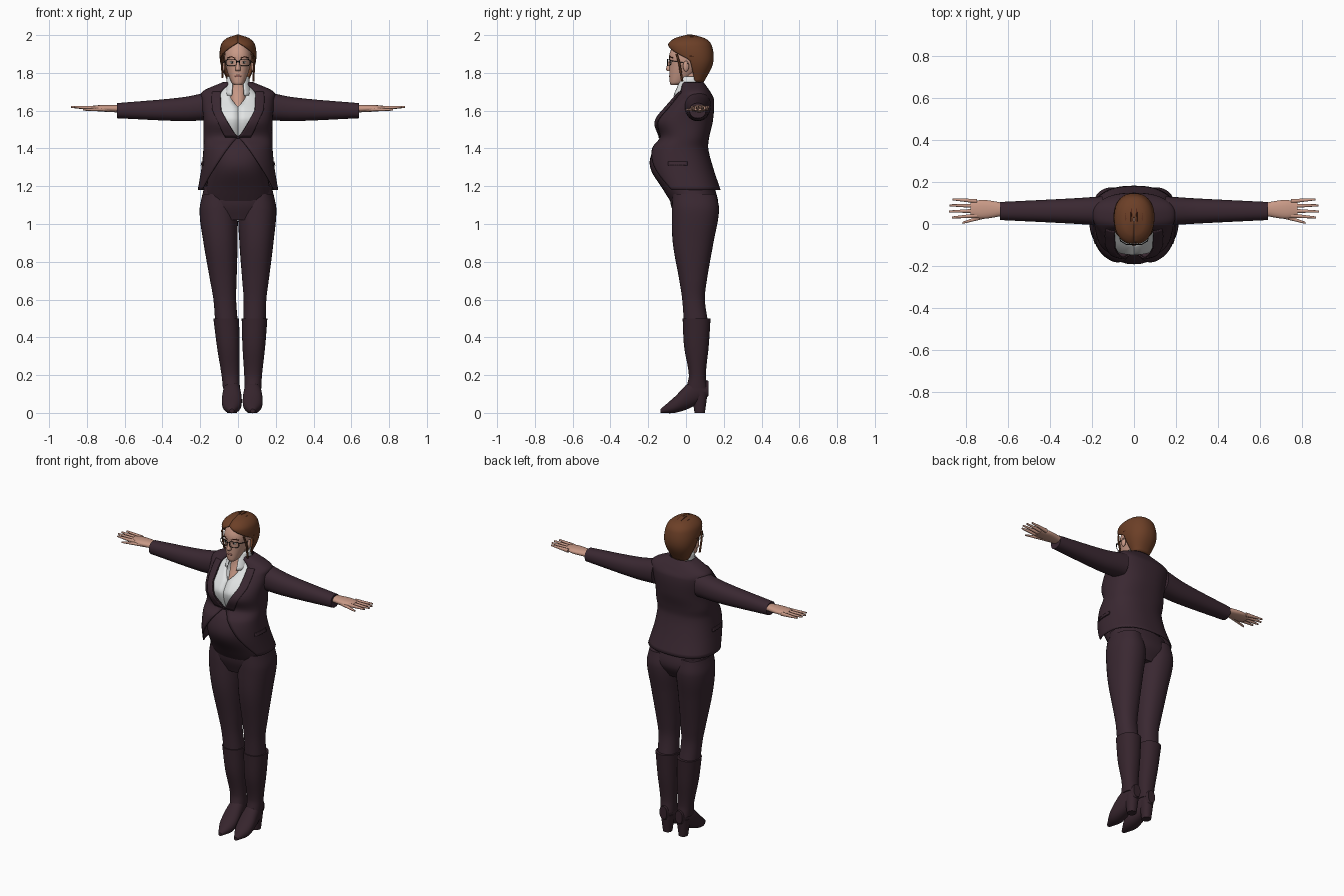
import bpy, bmesh
from math import sin, cos, radians, copysign

cube = bpy.data.objects.get("Cube")
if cube:
    bpy.data.objects.remove(cube)


def material(name, *rgb):
    mat = bpy.data.materials.new(name)
    mat.use_nodes = True
    mat.diffuse_color = (*rgb, 1)
    node = next(n for n in mat.node_tree.nodes if n.type == 'BSDF_PRINCIPLED')
    node.inputs["Base Color"].default_value = (*rgb, 1)
    node.inputs["Roughness"].default_value = .8
    return mat


SUIT = material("dark plum cloth", .042, .021, .031)
BOOT = material("dark plum leather", .037, .018, .026)
SKIN = material("skin", .58, .32, .24)
HAIR = material("auburn hair", .15, .05, .02)
LOCK = material("dark auburn hair", .08, .02, .01)
SHIRT = material("white shirt", .75, .77, .77)
FRAME = material("black frames", .01, .01, .01)
LIPS = material("lips", .4, .16, .13)
EYE = material("eye white", .7, .7, .65)
SIDES = ((1, "left"), (-1, "right"))


def finish(ob, mat):
    """Give the object its colour and smooth shading with sharp edges kept."""
    ob.data.materials.clear()
    ob.data.materials.append(mat)
    bpy.ops.object.select_all(action='DESELECT')
    ob.select_set(True)
    bpy.context.view_layer.objects.active = ob
    bpy.ops.object.shade_smooth_by_angle(angle=radians(45))
    return ob


def smooth_rows(rows, steps=6):
    """Interpolate the cross-section rows with a smooth cubic."""
    out = []
    for i, (start, end) in enumerate(zip(rows, rows[1:])):
        before, after = rows[max(i - 1, 0)], rows[min(i + 2, len(rows) - 1)]
        length = end[0] - start[0]
        for k in range(steps):
            t = k / steps
            ease = t * t * (3 - 2 * t)
            row = [start[0] + length * t]
            for a, b, p, q in list(zip(start, end, before, after))[1:]:
                slope_in = (b - p) / (end[0] - before[0]) * length
                slope_out = (q - a) / (after[0] - start[0]) * length
                row.append(a + (b - a) * ease + t * (1 - t) * ((1 - t) * slope_in - t * slope_out))
            out.append(row)
    return out + [rows[-1]]


def constant(value):
    return lambda h: value


def loft(name, rows, mat, axis='z', side=1, centre=constant(0), opening=None,
         arc=None, thickness=.006, n=32, power=.9):
    """Skin rows of (position, half width, low, high); an opening in degrees makes a shell."""
    bm = bmesh.new()
    rings = []
    for h, half, low, high in smooth_rows(rows):
        gap = max(opening(h), 0) if opening else 0
        sweep = arc or 360 - 2 * gap
        ring = []
        for k in range(n + 1 if opening else n):
            a = radians(gap + sweep * k / n)
            u = centre(h) + half * copysign(abs(sin(a)) ** power, sin(a))
            v = (low + high) / 2 - (high - low) / 2 * copysign(abs(cos(a)) ** power, cos(a))
            x, y, z = {'z': (u, v, h), 'x': (h, u, v), 'y': (u, h, v)}[axis]
            ring.append(bm.verts.new((x * side, y, z)))
        rings.append(ring)
    for lower, upper in zip(rings, rings[1:]):
        for k in range(n):
            j = (k + 1) % len(lower)
            bm.faces.new((lower[k], lower[j], upper[j], upper[k]))
    if not opening:
        bm.faces.new(rings[0])
        bm.faces.new(rings[-1])
    bmesh.ops.recalc_face_normals(bm, faces=bm.faces)
    mesh = bpy.data.meshes.new(name)
    bm.to_mesh(mesh)
    bm.free()
    ob = bpy.data.objects.new(name, mesh)
    bpy.context.collection.objects.link(ob)
    if opening:
        mod = ob.modifiers.new("thickness", 'SOLIDIFY')
        mod.thickness, mod.offset = thickness, 0
    return finish(ob, mat)


def tube(name, points, radius, mat, cyclic=False):
    curve = bpy.data.curves.new(name, 'CURVE')
    curve.dimensions, curve.bevel_depth, curve.bevel_resolution = '3D', radius, 1
    curve.use_fill_caps = True
    spline = curve.splines.new('POLY')
    spline.points.add(len(points) - 1)
    for point, co in zip(spline.points, points):
        point.co = (*co, 1)
    spline.use_cyclic_u = cyclic
    ob = bpy.data.objects.new(name, curve)
    bpy.context.collection.objects.link(ob)
    bpy.ops.object.select_all(action='DESELECT')
    ob.select_set(True)
    bpy.context.view_layer.objects.active = ob
    bpy.ops.object.convert(target='MESH')
    return finish(bpy.context.object, mat)


def ball(name, location, scale, mat):
    bpy.ops.mesh.primitive_uv_sphere_add(segments=16, ring_count=10, location=location)
    ob = bpy.context.object
    ob.name, ob.scale = name, scale
    return finish(ob, mat)


# Trunk: hips, belly, shirt and collar
loft("hips", [(1.02, .14, -.05, .13), (1.1, .19, -.08, .17), (1.2, .18, -.09, .15)], SUIT)
loft("belly_top", [(1.1, .17, -.07, .14), (1.18, .17, -.12, .14), (1.3, .15, -.19, .12),
                   (1.4, .15, -.17, .1), (1.48, .13, -.1, .1)], SUIT)
loft("shirt", [(1.44, .14, -.11, .1), (1.55, .16, -.145, .11), (1.6, .16, -.12, .12),
               (1.66, .14, -.065, .11), (1.7, .09, -.04, .09), (1.74, .06, -.03, .08)],
     SHIRT, opening=lambda z: 300 * (z - 1.62))
loft("shirt_collar", [(1.68, .07, -.07, .08), (1.78, .055, -.025, .08)], SHIRT,
     opening=constant(25))

# Jacket: buttoned under the bust, cut away over the belly
BUTTON = 1.46


def jacket_opening(z):
    return 220 * (BUTTON - z) if z < BUTTON else min(24, 170 * (z - BUTTON))


jacket = [(1.18, .21, -.15, .18), (1.3, .19, -.19, .14), (1.4, .18, -.18, .115),
          (BUTTON, .18, -.135, .12), (1.55, .18, -.16, .14), (1.66, .19, -.075, .145),
          (1.7, .185, -.035, .125), (1.75, .075, -.02, .09)]
loft("jacket", jacket, SUIT, opening=jacket_opening, n=48, power=.82)
lapel = [(z, half + .006, low - .006, high) for z, half, low, high in jacket[3:7]]
flap = [(1.31, .195, -.19, .14), (1.33, .19, -.19, .14)]
for side, label in SIDES:
    loft(label + "_lapel", lapel, SUIT, side=side, opening=jacket_opening, arc=17, n=6, power=.82)
    loft(label + "_pocket_flap", flap, SUIT, side=side, opening=constant(70), arc=28, n=8, power=.82)
ball("jacket_button", (0, -.14, BUTTON), (.008, .005, .008), BOOT)

for side, label in SIDES:
    # Arm and hand
    loft(label + "_sleeve", [(.15, .07, 1.55, 1.7), (.3, .06, 1.545, 1.67), (.64, .043, 1.56, 1.64)],
         SUIT, 'x', side, constant(.062))
    loft(label + "_palm", [(.62, .03, 1.59, 1.63), (.72, .045, 1.595, 1.63), (.78, .035, 1.6, 1.625)],
         SKIN, 'x', side, constant(.07), n=20)
    for i in range(4):
        tip = .89 - .015 * abs(i - 1.4)
        loft(label + "_finger", [(.75, .011, 1.6, 1.625), (tip, .005, 1.615, 1.625)], SKIN, 'x', side,
             lambda x: .04 + .023 * i + (i - 1.5) * (x - .75) / 20, n=10)
    loft(label + "_thumb", [(.67, .015, 1.595, 1.62), (.82, .005, 1.6, 1.61)], SKIN, 'x', side,
         lambda x: .05 - .3 * (x - .67), n=10)

    # Leg and boot; the stance leans a little to the left
    def leg_centre(z):
        return .05 + .05 * z + side * .025 * max(0, 1 - z)

    loft(label + "_trouser_leg", [(.46, .06, -.01, .12), (.6, .06, -.02, .1), (.7, .07, -.035, .11),
         (.9, .09, -.07, .145), (1.07, .1, -.075, .175), (1.16, .08, -.07, .16)],
         SUIT, side=side, centre=leg_centre)
    loft(label + "_boot_shaft", [(.13, .045, 0, .115), (.2, .047, .015, .105), (.35, .06, -.01, .12),
         (.5, .068, -.018, .13)], BOOT, side=side, centre=leg_centre)
    foot = constant(leg_centre(.1))
    loft(label + "_boot_foot", [(-.135, .012, 0, .02), (-.06, .05, 0, .085), (.03, .047, .03, .17),
         (.12, .025, .09, .17)], BOOT, 'y', side, foot)
    loft(label + "_boot_heel", [(0, .026, .045, .1), (.11, .038, .03, .115)], BOOT, side=side, centre=foot)

# Head and neck
loft("neck", [(1.6, .035, -.08, .05), (1.7, .047, -.035, .07), (1.8, .045, -.02, .08)], SKIN)
loft("head", [(1.735, .02, -.08, -.03), (1.75, .035, -.086, 0), (1.84, .066, -.088, .09),
              (1.9, .07, -.088, .1), (1.96, .05, -.06, .1)], SKIN)
loft("nose", [(1.81, .012, -.1, -.07), (1.82, .014, -.106, -.07), (1.87, .006, -.09, -.07)], SKIN, n=12)
ball("lips", (0, -.083, 1.783), (.02, .007, .007), LIPS)
loft("hair", [(1.75, .05, .02, .09), (1.85, .09, -.05, .14), (1.94, .09, -.095, .135),
              (1.98, .06, -.06, .1), (2, .004, .01, .03)], HAIR,
     opening=lambda z: min(80, 900 * (1.96 - z)))

for side, label in SIDES:
    ball(label + "_ear", (side * .078, 0, 1.835), (.01, .016, .028), SKIN)
    ball(label + "_eye", (side * .03, -.08, 1.856), (.013, .006, .006), EYE)
    ball(label + "_iris", (side * .03, -.084, 1.856), (.005, .003, .005), FRAME)
    tube(label + "_eyebrow", [(side * .012, -.088, 1.877), (side * .035, -.085, 1.886),
                              (side * .055, -.07, 1.88)], .003, LOCK)
    # Spectacles: rounded square rim and temple
    rim = []
    for k in range(20):
        a = radians(18 * k)
        across, up = (copysign(abs(f) ** .6, f) for f in (cos(a), sin(a)))
        rim.append((side * (.036 + .028 * across), -.098 + .017 * max(0, across), 1.855 + .018 * up))
    tube(label + "_spectacle_rim", rim, .002, FRAME, True)
    tube(label + "_spectacle_temple", [(side * .064, -.083, 1.865), (side * .084, .01, 1.85)], .002, FRAME)
    # Loose front strand and combed locks
    tube(label + "_loose_strand", [(side * .076, -.05, 1.9), (side * .085, -.035, 1.85),
                                   (side * .082, -.02, 1.765 - side * .01)], .006, HAIR)
    for tilt in range(8, 89, 16):
        first, tip = 42 + tilt / 2, 152
        path = []
        for k in range(9):
            t, g = radians(first + (tip - first) * k / 8), radians(tilt)
            path.append((side * .095 * sin(g) * sin(t), .026 - .116 * cos(t),
                         1.885 + .114 * cos(g) * sin(t)))
        tube(label + "_hair_lock", path, .004, LOCK)
tube("spectacle_bridge", [(-.009, -.098, 1.86), (.009, -.098, 1.86)], .002, FRAME)
